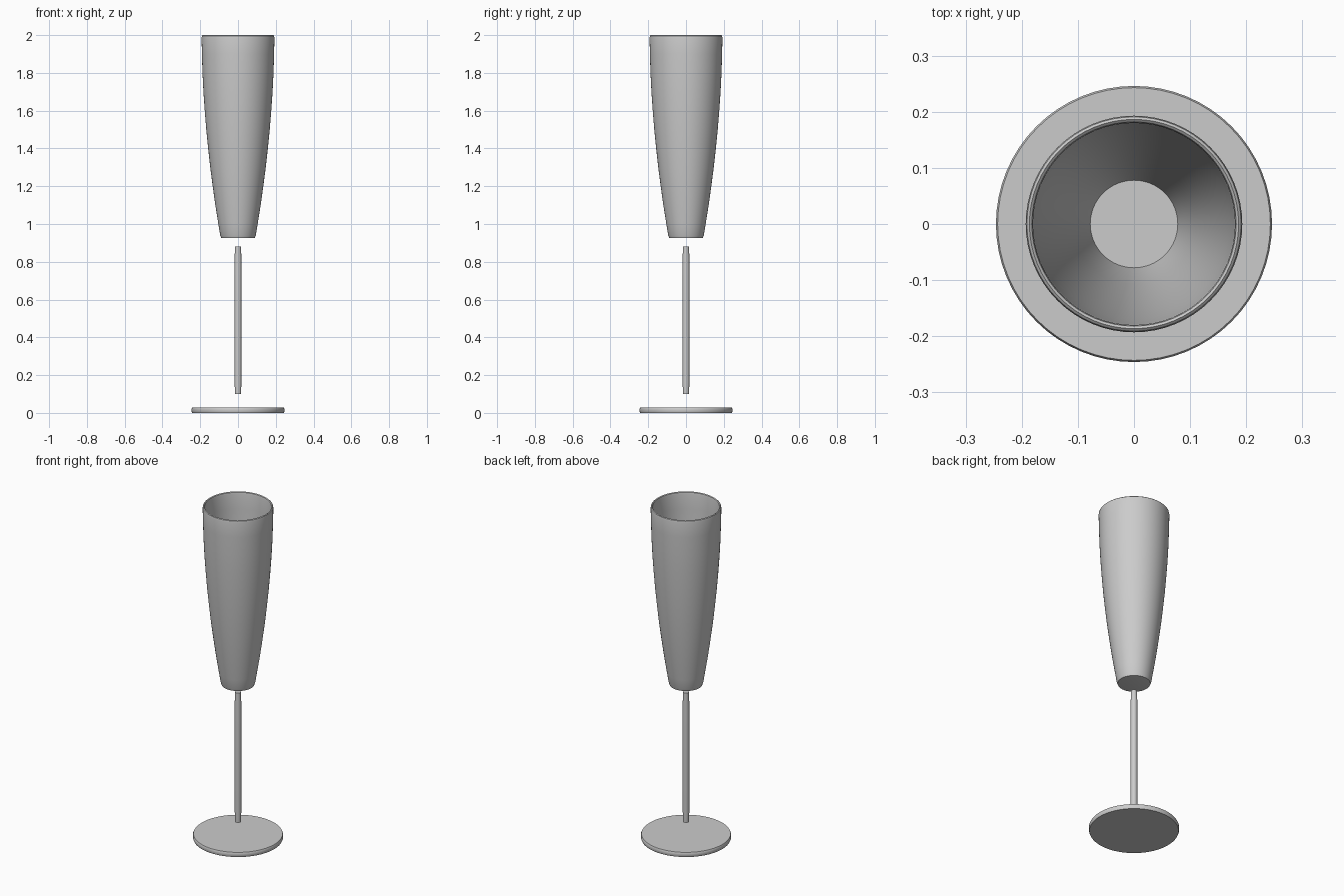
import bpy, bmesh, math

if "Cube" in bpy.data.objects:
    bpy.data.objects.remove(bpy.data.objects["Cube"])

SEGMENTS = 64


def lathe(name, profile, segments=SEGMENTS, angle=35):
    """Spin a list of (radius, z) points round the z axis; radius 0 makes a pole."""
    bm = bmesh.new()
    verts = [bm.verts.new((r, 0, z)) for r, z in profile]
    edges = [bm.edges.new(pair) for pair in zip(verts, verts[1:])]
    bmesh.ops.spin(bm, geom=verts + edges, cent=(0, 0, 0), axis=(0, 0, 1),
                   angle=2 * math.pi, steps=segments, use_duplicate=False)
    bmesh.ops.remove_doubles(bm, verts=bm.verts, dist=0.0002)
    bmesh.ops.recalc_face_normals(bm, faces=bm.faces)
    mesh = bpy.data.meshes.new(name)
    bm.to_mesh(mesh)
    bm.free()
    obj = bpy.data.objects.new(name, mesh)
    bpy.context.collection.objects.link(obj)
    bpy.ops.object.select_all(action='DESELECT')
    obj.select_set(True)
    bpy.context.view_layer.objects.active = obj
    bpy.ops.object.shade_smooth_by_angle(angle=math.radians(angle))
    return obj


# Tall tapered bowl: outer wall, rounded lip, inner wall and floor
outer = [(0.094, 0.94), (0.104, 1.0), (0.120, 1.1), (0.134, 1.2), (0.147, 1.3),
         (0.158, 1.4), (0.168, 1.5), (0.176, 1.6), (0.183, 1.7), (0.188, 1.8),
         (0.191, 1.9), (0.193, 1.985)]
wall = 0.013
inner = [(r - wall, z) for r, z in reversed(outer[1:])]
lip = [(0.191, 1.996), (0.1865, 2.0), (0.182, 1.996)]
lathe("bowl", [(0, 0.925), (0.078, 0.925), (0.089, 0.927)] + outer + lip + inner
      + [(0.078, 0.94), (0, 0.94)])

# Slim stem, held clear of the bowl and the foot
lathe("stem", [(0, 0.10), (0.016, 0.10), (0.018, 0.16), (0.018, 0.43),
               (0.018, 0.54), (0.018, 0.82), (0.016, 0.88), (0, 0.88)], 24)

# Flat round foot
lathe("foot", [(0, 0), (0.243, 0), (0.246, 0.008), (0.246, 0.022),
               (0.243, 0.028), (0, 0.028)])
